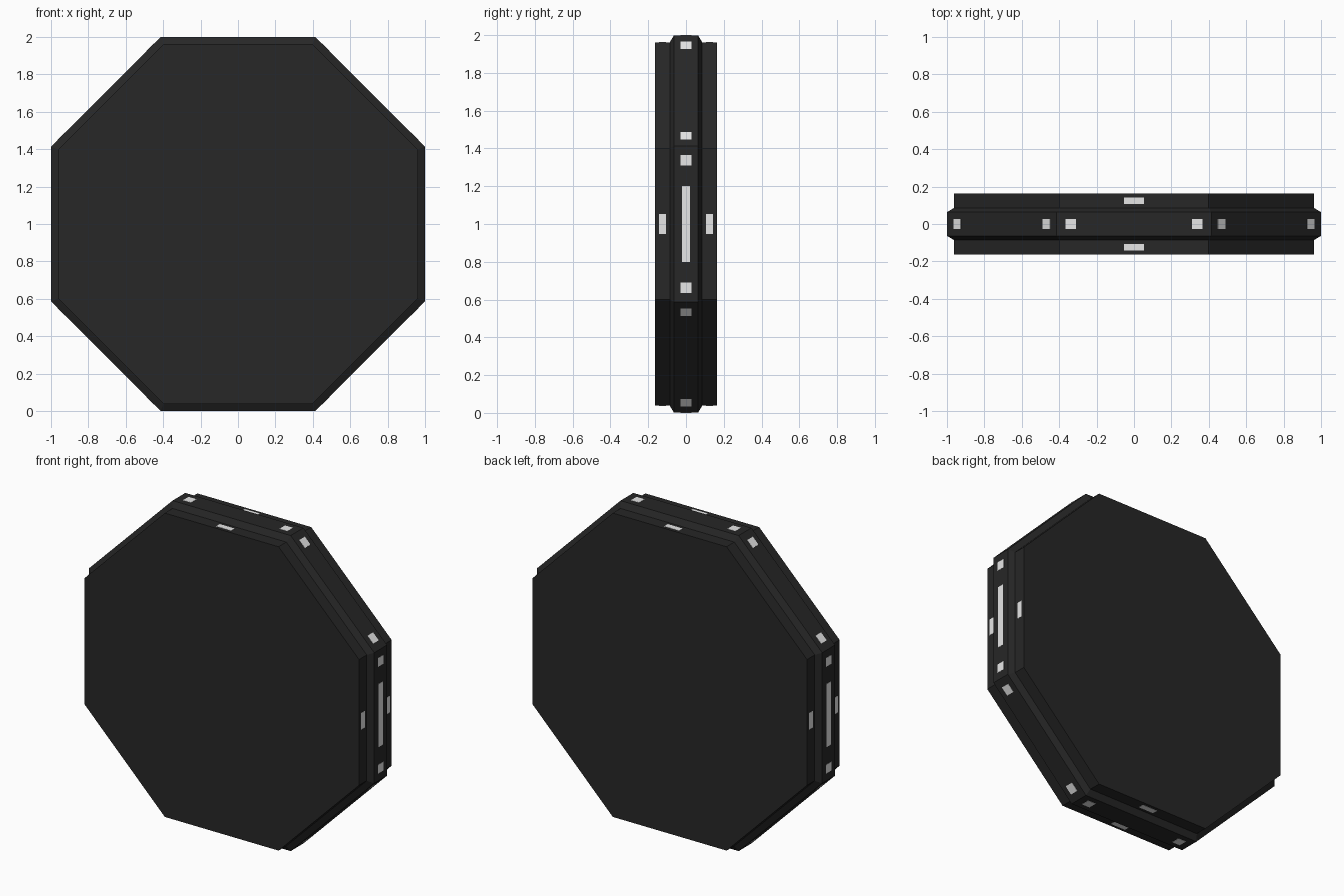
import bpy, bmesh, math
from mathutils import Matrix

if "Cube" in bpy.data.objects:
    bpy.data.objects.remove(bpy.data.objects["Cube"], do_unlink=True)


def material(name, rgb, roughness):
    mat = bpy.data.materials.new(name)
    mat.use_nodes = True
    color = (*rgb, 1)
    mat.diffuse_color = color
    bsdf = mat.node_tree.nodes["Principled BSDF"]
    bsdf.inputs["Base Color"].default_value = color
    bsdf.inputs["Roughness"].default_value = roughness
    return mat


HULL = material("charcoal hull", (0.02, 0.02, 0.02), 0.7)
LIGHT = material("white window", (0.8, 0.8, 0.8), 0.5)

SIDES = 8
STEP = math.tau / SIDES
CENTER_Z = 1.0
DRUM_APOTHEM = 0.962
RIM_APOTHEM = 0.999


def add_object(name, bm, mat):
    bmesh.ops.recalc_face_normals(bm, faces=bm.faces)
    mesh = bpy.data.meshes.new(name)
    bm.to_mesh(mesh)
    bm.free()
    mesh.materials.append(mat)
    obj = bpy.data.objects.new(name, mesh)
    bpy.context.collection.objects.link(obj)
    return obj


def octagon_solid(name, profile):
    """Loft octagons along y; profile lists (y, apothem)."""
    bm = bmesh.new()
    rings = []
    for y, apothem in profile:
        radius = apothem / math.cos(STEP / 2)
        rings.append([bm.verts.new((radius * math.cos((i + 0.5) * STEP), y,
                                    CENTER_Z + radius * math.sin((i + 0.5) * STEP)))
                      for i in range(SIDES)])
    for a, b in zip(rings, rings[1:]):
        for i in range(SIDES):
            j = (i + 1) % SIDES
            bm.faces.new((a[i], a[j], b[j], b[i]))
    bm.faces.new(rings[0])
    bm.faces.new(rings[-1])
    return add_object(name, bm, HULL)


def plates(name, sides, apothem, spots, length, width):
    """Thin window plates on the given octagon sides; spots are (along, y)."""
    bm = bmesh.new()
    for side in sides:
        turn = Matrix.Translation((0, 0, CENTER_Z)) @ Matrix.Rotation(-side * STEP, 4, 'Y')
        for along, y in spots:
            place = turn @ Matrix.Translation((apothem, y, along))
            bmesh.ops.create_cube(bm, size=1, matrix=place @ Matrix.Diagonal((0.003, width, length, 1)))
    return add_object(name, bm, LIGHT)


# Main drum and the chamfered rim around its middle
octagon_solid("drum", [(-0.163, DRUM_APOTHEM), (0.163, DRUM_APOTHEM)])
octagon_solid("rim", [(-0.087, DRUM_APOTHEM - 0.002), (-0.064, RIM_APOTHEM),
                      (0.064, RIM_APOTHEM), (0.087, DRUM_APOTHEM - 0.002)])

# Corner windows on every rim side
plates("rim_corner_windows", range(SIDES), RIM_APOTHEM,
       [(-0.338, 0), (0.338, 0)], 0.056, 0.056)
# Long strip windows on the left and right sides
plates("rim_strip_windows", (0, 4), RIM_APOTHEM, [(0, 0)], 0.4, 0.042)
# Paired drum windows on the top, bottom, left and right sides
plates("drum_windows", (0, 2, 4, 6), DRUM_APOTHEM,
       [(0, -0.125), (0, 0.125)], 0.105, 0.036)
